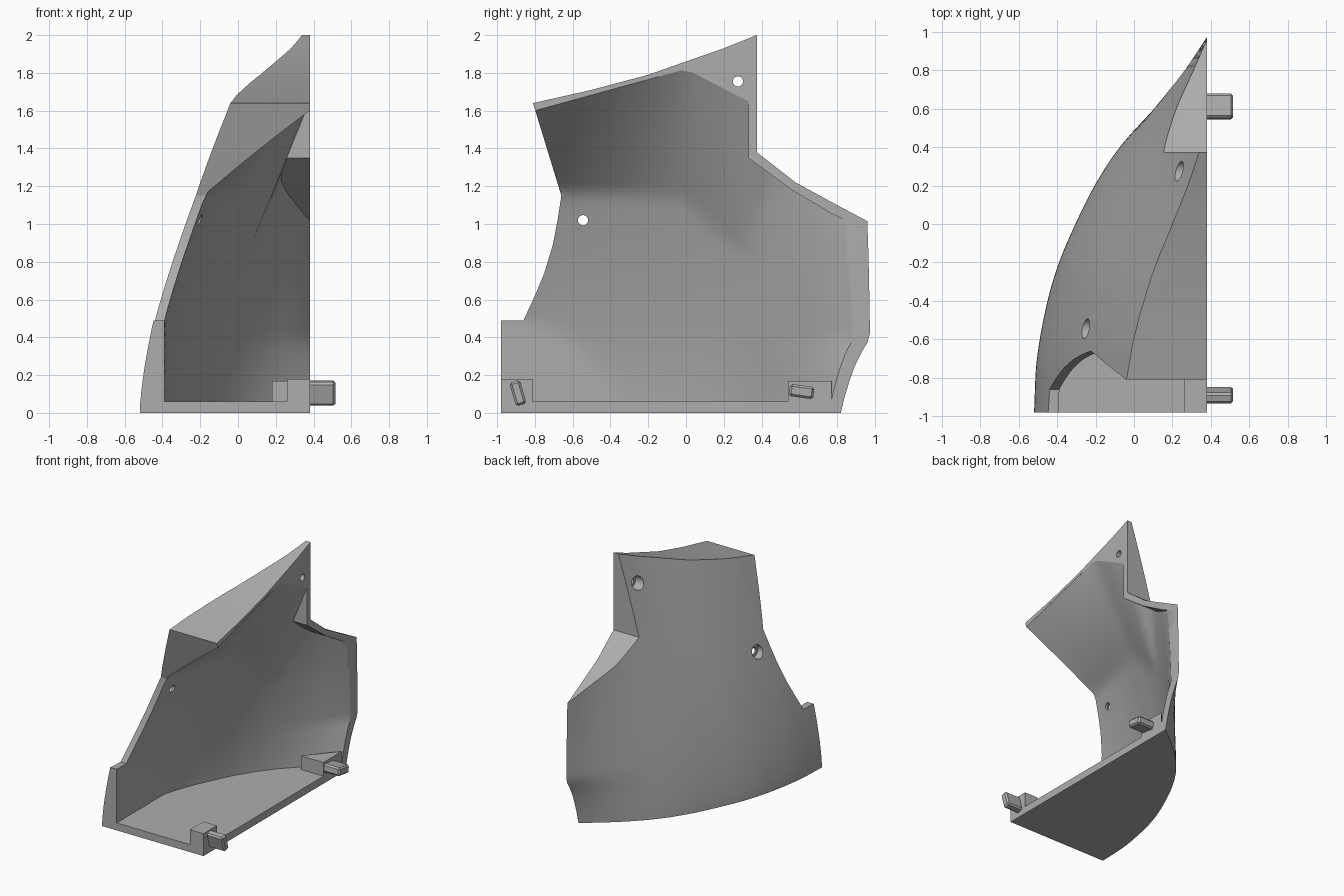
import bpy, bmesh, math

if "Cube" in bpy.data.objects:
    bpy.data.objects.remove(bpy.data.objects["Cube"])

grey = bpy.data.materials.new("plain_grey")
grey.use_nodes = True
colour = (0.42, 0.42, 0.42, 1)
grey.diffuse_color = colour
grey.node_tree.nodes["Principled BSDF"].inputs["Base Color"].default_value = colour


def curve(points, smooth=True):
    """Interpolating function through (position, value) points."""
    def slope(a, b):
        return (b[1] - a[1]) / (b[0] - a[0])
    n = len(points)
    tangents = [slope(points[max(i - 1, 0)], points[min(i + 1, n - 1)]) for i in range(n)]

    def value(p):
        if p <= points[0][0]:
            return points[0][1] + tangents[0] * (p - points[0][0])
        if p >= points[-1][0]:
            return points[-1][1] + tangents[-1] * (p - points[-1][0])
        i = max(k for k in range(n - 1) if points[k][0] <= p)
        a, b = points[i], points[i + 1]
        h = b[0] - a[0]
        t = (p - a[0]) / h
        if not smooth:
            return a[1] + t * (b[1] - a[1])
        e = t * t * (3 - 2 * t)
        return (a[1] * (1 - e) + b[1] * e + h * tangents[i] * t * (1 - t) ** 2
                - h * tangents[i + 1] * t * t * (1 - t))
    return value


# Outer skin: wide at the base, leaning inwards towards the roof
base_x = curve([(-.98, -.52), (-.7, -.505), (-.4, -.45), (-.2, -.39), (0, -.305),
                (.2, -.205), (.38, -.09), (.6, .08), (.8, .25), (.98, .382)])
roof_x = curve([(-.98, -.09), (-.81, -.04), (-.6, .0), (-.25, .1), (0, .2),
                (.2, .28), (.38, .34), (.6, .4), (.98, .405)])
roof_z = curve([(-.81, 1.64), (-.2, 1.79), (.2, 1.93), (.375, 2), (.6, 2.1), (1, 2.1)], False)
ceiling_z = curve([(-1.2, 1.5), (-.8, 1.6), (0, 1.82), (.33, 1.65), (1, 1.6)], False)
ceiling_slope = curve([(-.8, 1.24), (-.66, 1.15), (0, .57), (.33, .4), (1, .4)], False)


def outer(y, z):
    t = max(z / roof_z(y), 0)
    x = base_x(y) + (roof_x(y) - base_x(y)) * t ** 1.5
    if y > .35 and z < .39:
        x += .115 * ((y - .35) / .47) ** 2 * (1 - z / .39)
    return x


def inner(y, z):
    lean = (outer(y + .02, z) - outer(y - .02, z)) / .04
    wall = outer(y, z) + .05 * math.sqrt(1 + lean * lean)
    roof = .38 - ceiling_slope(y) * (ceiling_z(y) - z)
    return max(wall, roof, -.39)


def finish(name, bm):
    bmesh.ops.recalc_face_normals(bm, faces=bm.faces)
    mesh = bpy.data.meshes.new(name)
    bm.to_mesh(mesh)
    bm.free()
    mesh.materials.append(grey)
    ob = bpy.data.objects.new(name, mesh)
    bpy.context.collection.objects.link(ob)
    return ob


def skin_solid(name, func, y0, y1, z0, z1, n=44, back=1.2):
    """Solid between a skin function and a flat back."""
    bm = bmesh.new()
    skin, flat = {}, {}
    for i in range(n + 1):
        for j in range(n + 1):
            y, z = y0 + (y1 - y0) * i / n, z0 + (z1 - z0) * j / n
            skin[i, j] = bm.verts.new((min(func(y, z), back - .1), y, z))
            flat[i, j] = bm.verts.new((back, y, z))
    for i in range(n):
        for j in range(n):
            ring = [(i, j), (i + 1, j), (i + 1, j + 1), (i, j + 1)]
            bm.faces.new([skin[k] for k in ring])
            bm.faces.new([flat[k] for k in reversed(ring)])
    for i in range(n):
        for a, b in (((i, 0), (i + 1, 0)), ((i, n), (i + 1, n)),
                     ((0, i), (0, i + 1)), ((n, i), (n, i + 1))):
            bm.faces.new((skin[a], skin[b], flat[b], flat[a]))
    return finish(name, bm)


def prism(name, corners, lo, hi, axis="x"):
    """Extrude a polygon of (y, z) along x, or of (x, y) along z."""
    bm = bmesh.new()
    place = (lambda p, d: (d, *p)) if axis == "x" else (lambda p, d: (*p, d))
    a = [bm.verts.new(place(p, lo)) for p in corners]
    b = [bm.verts.new(place(p, hi)) for p in corners]
    bm.faces.new(a)
    bm.faces.new(b)
    for i in range(len(a)):
        k = (i + 1) % len(a)
        bm.faces.new((a[i], a[k], b[k], b[i]))
    return finish(name, bm)


def apply_modifier(ob, mod):
    bpy.ops.object.select_all(action="DESELECT")
    ob.select_set(True)
    bpy.context.view_layer.objects.active = ob
    bpy.ops.object.modifier_apply(modifier=mod.name)


def combine(ob, cutter, operation):
    cutter.hide_render = True
    mod = ob.modifiers.new("cut", "BOOLEAN")
    mod.operation, mod.object, mod.solver = operation, cutter, "EXACT"
    apply_modifier(ob, mod)
    bpy.data.objects.remove(cutter)


def disc(y, z, radius, sides=24):
    return [(y + radius * math.cos(math.tau * k / sides),
             z + radius * math.sin(math.tau * k / sides)) for k in range(sides)]


# Shell trimmed to its side outline
shell = skin_solid("shell", outer, -1.15, 1.15, -.1, 2.2)
outline = [(-.98, 0), (-.98, .49), (-.86, .49), (-.8, .62), (-.75, .74), (-.705, .89),
           (-.68, 1.02), (-.66, 1.15), (-.81, 1.64), (-.5, 1.71), (-.2, 1.79), (.2, 1.93),
           (.375, 2), (.375, 1.38), (.58, 1.22), (.8, 1.1), (.97, 1.01), (1.05, .98), (1.05, 0)]
combine(shell, prism("outline_cutter", outline, -1, .38), "INTERSECT")

# Hollow inside, open at the front and the flat side
cavity = skin_solid("cavity", inner, -1.3, 1.25, -.05, 2.1)
hollow = [(-1.2, .06), (1.1, .06), (1.1, .9), (.93, .98), (.78, 1.05), (.56, 1.18),
          (.33, 1.35), (.33, 1.65), (0, 1.82), (-.8, 1.6), (-1.2, 1.5)]
combine(cavity, prism("hollow_cutter", hollow, -.9, .7), "INTERSECT")
combine(shell, cavity, "DIFFERENCE")

# Screw holes, recessed from the outside
for y, z, seat in ((.275, 1.755, .29), (-.545, 1.02, -.22)):
    combine(shell, prism("hole_cutter", disc(y, z, .027), -.9, .9), "DIFFERENCE")
    combine(shell, prism("recess_cutter", disc(y, z, .052), -.9, seat), "DIFFERENCE")

bpy.ops.object.select_all(action="DESELECT")
shell.select_set(True)
bpy.context.view_layer.objects.active = shell
bpy.ops.object.shade_smooth_by_angle(angle=math.radians(28))

# Blocks that hold the pegs
prism("front_peg_block", [(.26, -.98), (.38, -.98), (.38, -.81), (.26, -.81)], .01, .18, "z")
prism("rear_peg_block", [(.18, .54), (.38, .54), (.38, .77), (.34, .73)], .03, .17, "z")


# Tilted pegs with chamfered ends
def peg(name, y, z, width, height, tilt):
    c, s = math.cos(tilt), math.sin(tilt)
    corners = [(y + u * c - v * s, z + u * s + v * c) for u, v in
               ((-width / 2, -height / 2), (width / 2, -height / 2),
                (width / 2, height / 2), (-width / 2, height / 2))]
    ob = prism(name, corners, .3, .516)
    mod = ob.modifiers.new("chamfer", "BEVEL")
    mod.width, mod.segments = .012, 1
    apply_modifier(ob, mod)


peg("front_peg", -.89, .105, .058, .13, math.radians(16))
peg("rear_peg", .612, .113, .13, .065, math.radians(-8))
